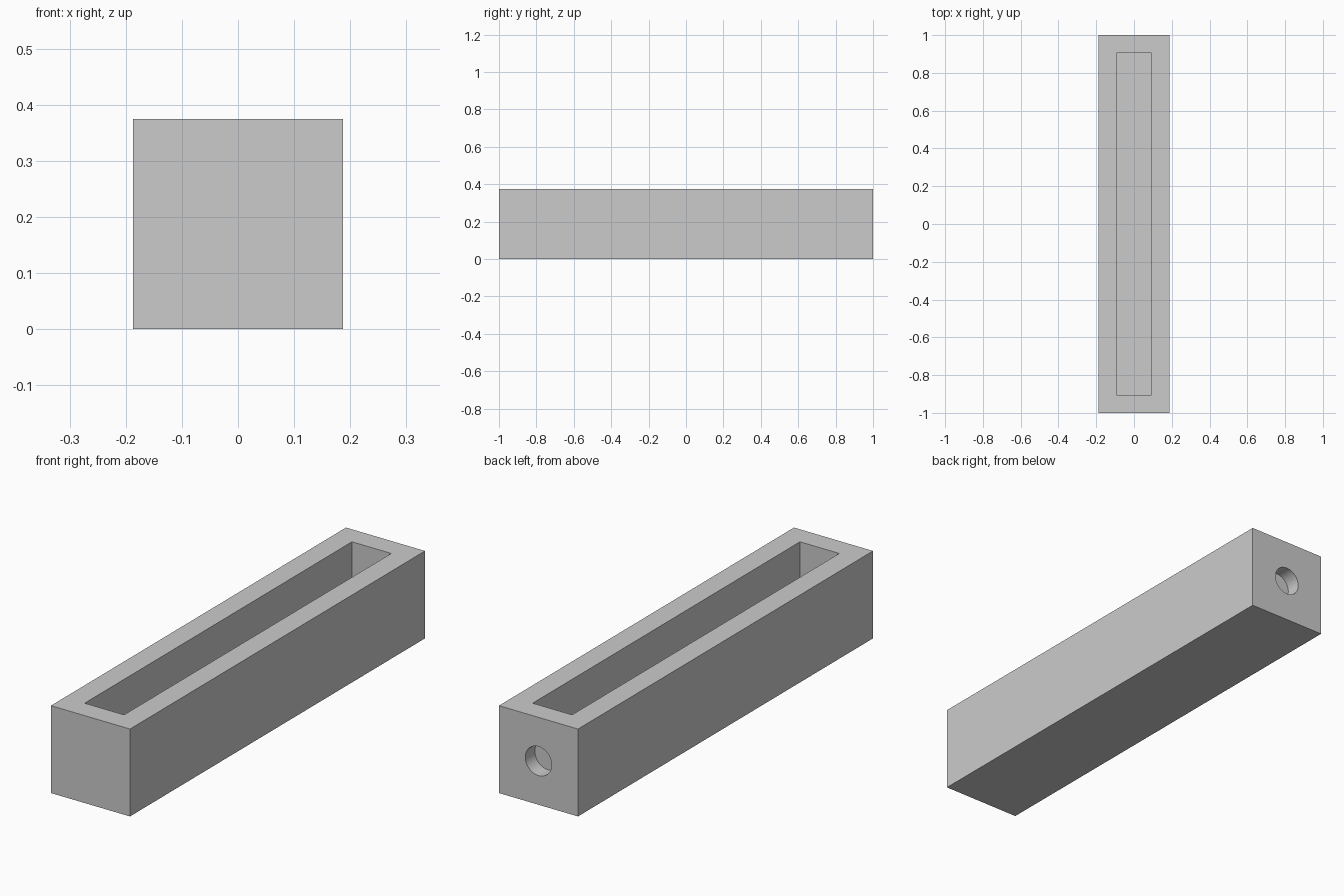
import bpy
import bmesh
from math import radians
from mathutils import Matrix, Vector

cube = bpy.data.objects.get("Cube")
if cube:
    bpy.data.objects.remove(cube, do_unlink=True)

WIDTH, LENGTH = 0.375, 2.0
WALL = 0.094
HOLE_RADIUS, HOLE_DEPTH = 0.0625, 0.065

grey = bpy.data.materials.new("plain grey")
grey.use_nodes = True
colour = (0.6, 0.6, 0.6, 1)
grey.diffuse_color = colour
grey.node_tree.nodes["Principled BSDF"].inputs["Base Color"].default_value = colour


def add_object(name, bm):
    mesh = bpy.data.meshes.new(name)
    bm.to_mesh(mesh)
    bm.free()
    mesh.materials.append(grey)
    obj = bpy.data.objects.new(name, mesh)
    bpy.context.collection.objects.link(obj)
    return obj


def add_box(name, size, centre):
    bm = bmesh.new()
    matrix = Matrix.Translation(centre) @ Matrix.Diagonal((*size, 1))
    bmesh.ops.create_cube(bm, size=1, matrix=matrix)
    return add_object(name, bm)


def cut(target, cutter):
    cutter.hide_render = True
    cutter.hide_set(True)
    mod = target.modifiers.new(cutter.name, "BOOLEAN")
    mod.operation = "DIFFERENCE"
    mod.solver = "EXACT"
    mod.object = cutter
    bpy.context.view_layer.objects.active = target
    bpy.ops.object.modifier_apply(modifier=mod.name)
    bpy.data.objects.remove(cutter, do_unlink=True)


# Square block
trough = add_box("trough", (WIDTH, LENGTH, WIDTH), (0, 0, WIDTH / 2))

# Long open cavity, leaving a floor as thick as the walls
cavity = add_box("cavity_cutter",
                 (WIDTH - 2 * WALL, LENGTH - 2 * WALL, WIDTH),
                 (0, 0, WALL + WIDTH / 2))
cut(trough, cavity)

# Blind round socket in the back end
bm = bmesh.new()
matrix = (Matrix.Translation(Vector((0, LENGTH / 2, WIDTH / 2)))
          @ Matrix.Rotation(radians(90), 4, "X"))
bmesh.ops.create_cone(bm, cap_ends=True, segments=32, radius1=HOLE_RADIUS,
                      radius2=HOLE_RADIUS, depth=2 * HOLE_DEPTH, matrix=matrix)
cut(trough, add_object("socket_cutter", bm))

# Smooth socket wall, crisp box edges
trough.select_set(True)
bpy.context.view_layer.objects.active = trough
bpy.ops.object.shade_smooth_by_angle(angle=radians(30))
